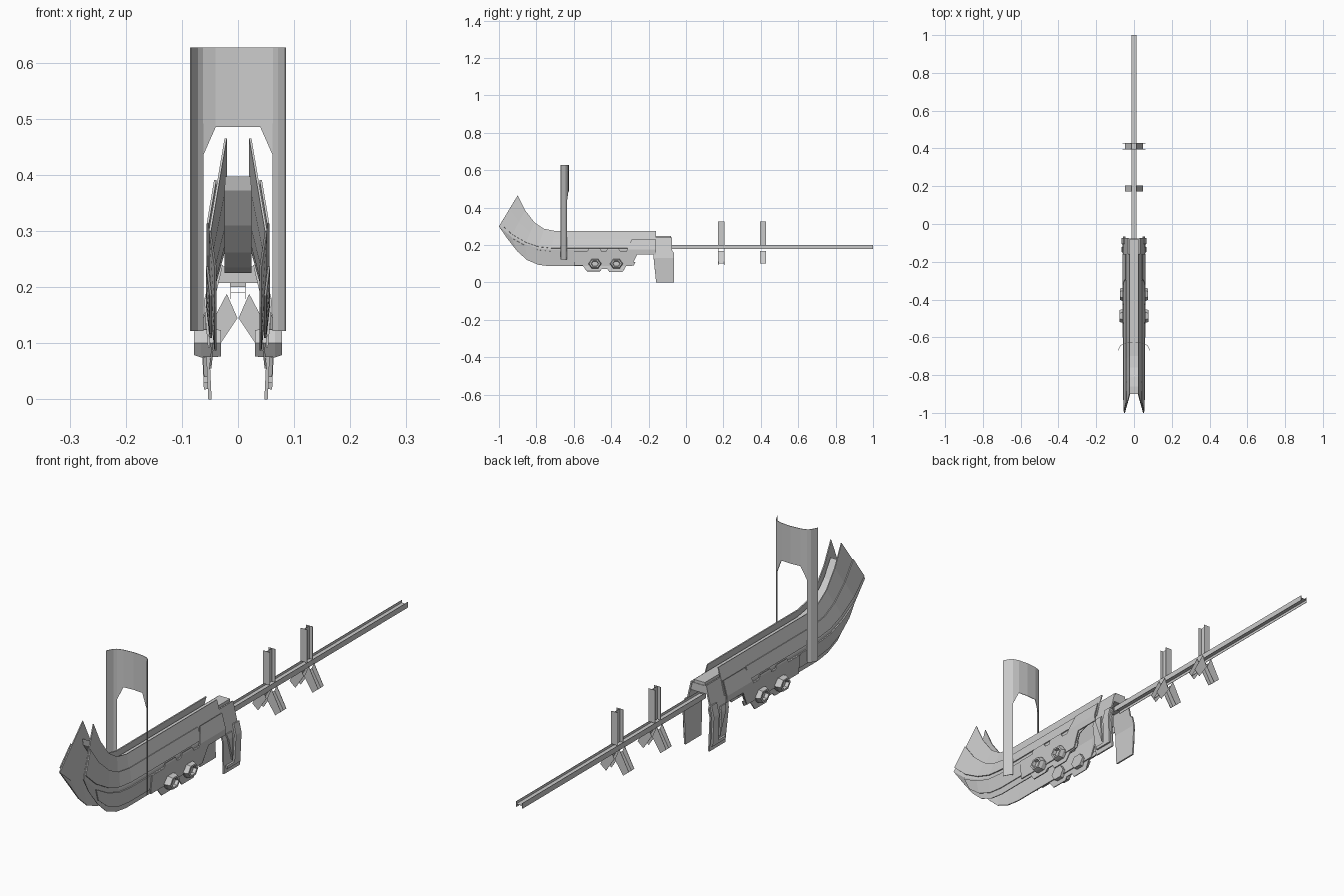
import bpy, bmesh, math
from mathutils import Vector

if "Cube" in bpy.data.objects:
    bpy.data.objects.remove(bpy.data.objects["Cube"])


def finish(bm, name, thick=0.0, mirror=False):
    bmesh.ops.recalc_face_normals(bm, faces=bm.faces)
    me = bpy.data.meshes.new(name)
    bm.to_mesh(me)
    bm.free()
    ob = bpy.data.objects.new(name, me)
    bpy.context.collection.objects.link(ob)
    if thick:
        m = ob.modifiers.new("thickness", 'SOLIDIFY')
        m.thickness = thick
        m.offset = 0
    if mirror:
        ob.modifiers.new("mirror", 'MIRROR')
    return ob


def lerp_knots(knots, t):
    for (a, xa), (b, xb) in zip(knots, knots[1:]):
        if t <= b or (b, xb) == knots[-1]:
            return xa + (xb - xa) * (t - a) / (b - a)


def side_sheet(name, outline, knots, off=0.0, thick=0.004):
    """Side plate from a (y, z) outline, folded so that x follows knots (z, x)."""
    bm = bmesh.new()
    bm.faces.new([bm.verts.new((0, y, z)) for y, z in outline])
    for z, _ in knots[1:-1]:
        bmesh.ops.bisect_plane(bm, geom=bm.verts[:] + bm.edges[:] + bm.faces[:],
                               plane_co=(0, 0, z), plane_no=(0, 0, 1))
    for v in bm.verts:
        v.co.x = lerp_knots(knots, v.co.z) + off
    return finish(bm, name, thick, True)


# Hull guide lines: upper edge, ridge and lower edge, nose to tail
TOP = [(-.9, .465), (-.86, .385), (-.81, .32), (-.76, .287), (-.7, .275), (-.3, .275), (-.16, .275)]
MID = [(-1, .3), (-.935, .245), (-.86, .205), (-.79, .182), (-.72, .175), (-.3, .175), (-.16, .175)]
BOT = [(-.955, .235), (-.9, .165), (-.85, .12), (-.79, .095), (-.73, .087), (-.3, .087), (-.27, .15)]
XS = (.022, .05, .04)


def hull_point(i, t, off):
    rows = [Vector((x, *line[i])) for x, line in zip(XS, (TOP, MID, BOT))]
    p = rows[0].lerp(rows[1], t) if t <= 1 else rows[1].lerp(rows[2], t - 1)
    return p + Vector((off, 0, 0))


def hull_strip(name, ts, off, first=0, last=6, thick=.004):
    bm = bmesh.new()
    grid = [[bm.verts.new(hull_point(i, t, off)) for t in ts] for i in range(first, last + 1)]
    for a, b in zip(grid, grid[1:]):
        for k in range(len(ts) - 1):
            bm.faces.new((a[k], a[k + 1], b[k + 1], b[k]))
    return finish(bm, name, thick, True)


# Side hulls with raised bands
hull_strip("hull_side", (0, 1, 2), 0)
hull_strip("upper_band", (.45, .92), .006, 0, 5)
hull_strip("lower_band", (1.1, 1.75), .006, 1, 5)

FOLD = [(.05, .046), (.087, .042), (.175, .05), (.275, .022)]
side_sheet("stepped_panel", [(-.6, .165), (-.53, .165), (-.52, .18), (-.46, .18), (-.45, .165),
                             (-.43, .165), (-.42, .18), (-.36, .18), (-.35, .165), (-.32, .165),
                             (-.29, .23), (-.16, .23), (-.16, .15), (-.26, .15), (-.29, .092),
                             (-.6, .092)], FOLD, .009)
side_sheet("hull_skirt", [(-.56, .1), (-.53, .06), (-.46, .06), (-.45, .072), (-.42, .072),
                          (-.41, .055), (-.34, .055), (-.32, .087), (-.28, .09), (-.27, .11)], FOLD, .004)

# Rear legs: plate, raised frame bars and the triangular inset
LEG = [(0, .05), (.13, .056), (.24, .03)]
side_sheet("rear_leg", [(-.16, .24), (-.075, .24), (-.075, .17), (-.065, .16), (-.065, 0),
                        (-.16, 0), (-.175, .15)], LEG, 0, .006)
side_sheet("leg_frame", [(-.175, .15), (-.15, .15), (-.122, .15), (-.118, .04), (-.155, .15),
                         (-.175, .15)][1:5], LEG, .006, .006)
side_sheet("leg_panel", [(-.105, .17), (-.073, .17), (-.073, .018), (-.15, .018), (-.152, .03),
                         (-.108, .03)], LEG, .006, .008)

# Bridge joining the legs
bm = bmesh.new()
bmesh.ops.create_cube(bm, size=1)
for v in bm.verts:
    v.co = Vector((v.co.x * (.06 if v.co.z > 0 else .074), v.co.y * .08 - .118, v.co.z * .03 + .222))
finish(bm, "leg_bridge")

# Central spine curving up at the nose
upper = [(-.9, .397), (-.86, .335), (-.81, .285), (-.76, .258), (-.7, .248), (-.08, .248)]
lower = [(-.895, .372), (-.85, .31), (-.8, .262), (-.75, .235), (-.7, .225), (-.08, .225)]
bm = bmesh.new()
rings = []
for i, ((yu, zu), (yl, zl)) in enumerate(zip(upper, lower)):
    rings.append([bm.verts.new(c) for c in ((-.023, yu, zu), (.023, yu, zu), (.024, yl, zl), (-.024, yl, zl))])
for a, b in zip(rings, rings[1:]):
    for k in range(4):
        bm.faces.new((a[k], a[(k + 1) % 4], b[(k + 1) % 4], b[k]))
bm.faces.new(rings[0])
bm.faces.new(rings[-1])
finish(bm, "spine")

# Hexagonal pods with recessed ends
for n, (y, reach) in enumerate(((-.487, .078), (-.372, .073))):
    bm = bmesh.new()
    ring = [(math.cos(a * math.pi / 3) * .035, math.sin(a * math.pi / 3) * .029) for a in range(6)]
    loops = []
    for x, s in ((.03, .95), (reach - .012, 1), (reach, .85), (reach, .6), (reach - .012, .5)):
        loops.append([bm.verts.new((x, y + cy * s, .1 + cz * s)) for cy, cz in ring])
    for a, b in zip(loops, loops[1:]):
        for k in range(6):
            bm.faces.new((a[k], a[(k + 1) % 6], b[(k + 1) % 6], b[k]))
    bm.faces.new(loops[0])
    bm.faces.new(loops[-1])
    finish(bm, f"pod_{n + 1}", 0, True)

# Tall curved arch, open to the front
plan = [(0, -.627), (.04, -.63), (.0625, -.637), (.072, -.645), (.085, -.67)]
floor = [.485, .485, .435, .435, .435]
bm = bmesh.new()
up = [bm.verts.new((x, y, .627)) for x, y in plan]
lo = [bm.verts.new((x, y, z)) for (x, y), z in zip(plan, floor)]
ft = [bm.verts.new((x, y, .122)) for x, y in plan[2:]]
for k in range(4):
    bm.faces.new((up[k], up[k + 1], lo[k + 1], lo[k]))
for k in range(2):
    bm.faces.new((lo[k + 2], lo[k + 3], ft[k + 1], ft[k]))
finish(bm, "arch", .002, True)


def plates(name, quads, mirror=False):
    bm = bmesh.new()
    for q in quads:
        bm.faces.new([bm.verts.new(c) for c in q])
    return finish(bm, name, 0.0015, mirror)


# Tail pole: two flanges and a web
def rail(x0, z0, x1, z1):
    return [(x0, -.1, z0), (x1, -.1, z1), (x1, 1, z1), (x0, 1, z0)]


plates("tail_pole", [rail(-.013, .179, -.013, .2), rail(.013, .179, .013, .2), rail(-.013, .19, .013, .19)])


# Fins: front and back flanges joined by a central web
def fin(name, y, outline, mirror):
    mid = lambda a, b: ((a[0] + b[0]) / 2, (a[1] + b[1]) / 2)
    a, b, c, d = outline
    p, q = mid(a, b), mid(d, c)
    quads = [[(x, y + s, z) for x, z in outline] for s in (-.016, .016)]
    quads.append([(p[0], y - .016, p[1]), (p[0], y + .016, p[1]),
                  (q[0], y + .016, q[1]), (q[0], y - .016, q[1])])
    plates(name, quads, mirror)


for n, y in enumerate((.188, .412)):
    fin(f"upper_fin_{n + 1}", y, [(-.014, .2), (.014, .2), (.014, .325), (-.014, .325)], False)
    fin(f"lower_fin_{n + 1}", y, [(.001, .145), (.02, .188), (.06, .112), (.036, .092)], True)
